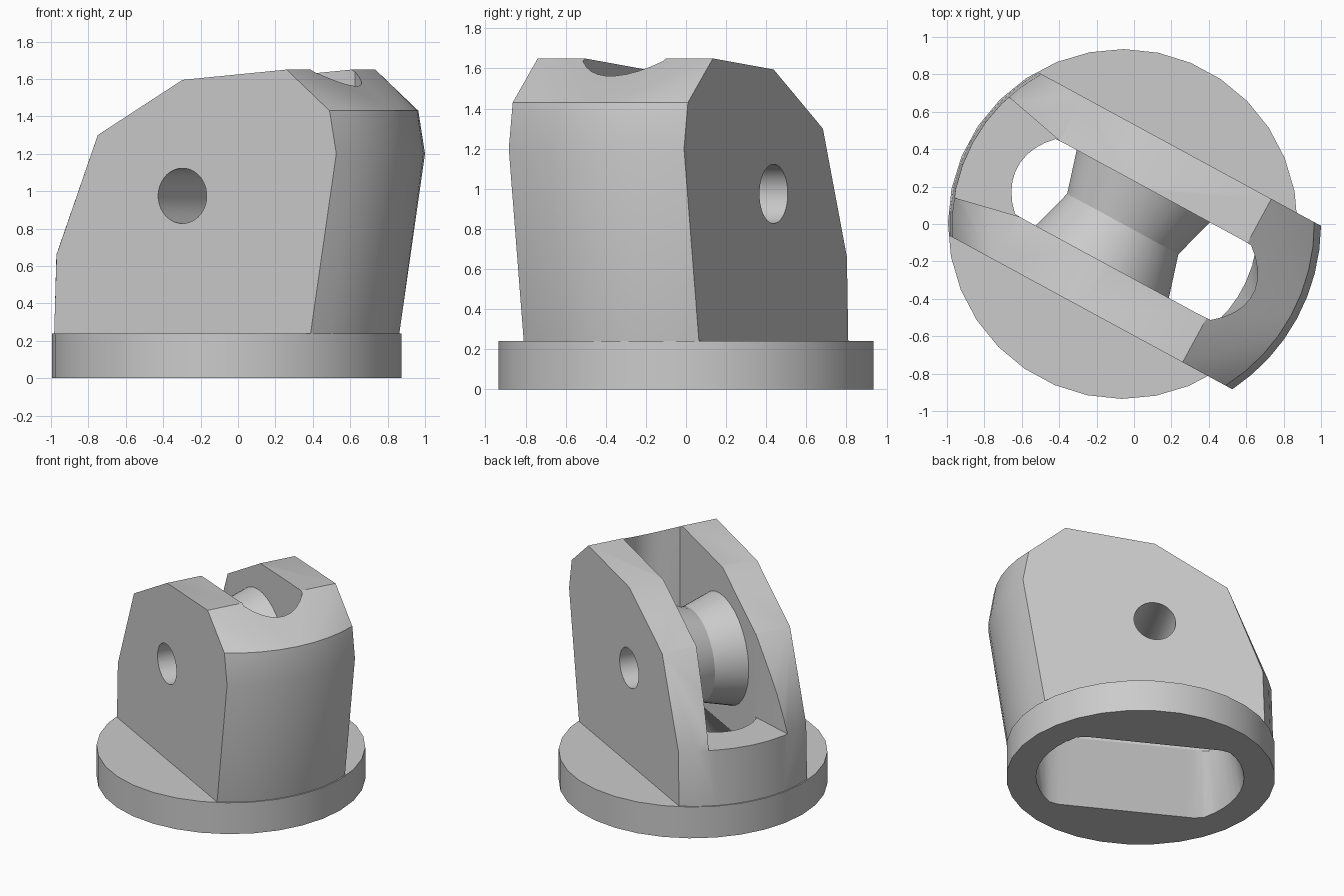
import bpy, bmesh, math
from mathutils import Matrix

cube = bpy.data.objects.get("Cube")
if cube:
    bpy.data.objects.remove(cube, do_unlink=True)

CENTRE_X = -0.06          # axis of the round base
HALF = 0.497              # half thickness across the flat cheeks
PLACE = Matrix.Translation((CENTRE_X, 0, 0)) @ Matrix.Rotation(math.radians(-28.5), 4, 'Z')

grey = bpy.data.materials.new("plain grey")
grey.use_nodes = True
grey.diffuse_color = (0.6, 0.6, 0.6, 1)
grey.node_tree.nodes["Principled BSDF"].inputs["Base Color"].default_value = (0.6, 0.6, 0.6, 1)


def finish(name, bm):
    bmesh.ops.recalc_face_normals(bm, faces=bm.faces)
    me = bpy.data.meshes.new(name)
    bm.to_mesh(me)
    bm.free()
    me.materials.append(grey)
    ob = bpy.data.objects.new(name, me)
    bpy.context.collection.objects.link(ob)
    ob.matrix_world = PLACE
    return ob


def loft(name, rings, wrap=False):
    """Skin a stack of equal-sized point rings, capped or wrapped round."""
    bm = bmesh.new()
    rows = [[bm.verts.new(p) for p in ring] for ring in rings]
    pairs = list(zip(rows, rows[1:]))
    if wrap:
        pairs.append((rows[-1], rows[0]))
    else:
        bm.faces.new(rows[0])
        bm.faces.new(rows[-1])
    for a, b in pairs:
        for i in range(len(a)):
            j = (i + 1) % len(a)
            bm.faces.new((a[i], a[j], b[j], b[i]))
    return finish(name, bm)


def turn(n):
    return [2 * math.pi * (i + 0.5) / n for i in range(n)]


def disc(r, z, n=32):
    return [(r * math.cos(t), r * math.sin(t), z) for t in turn(n)]


def wheel(r, y, n=32):
    return [(r * math.cos(t), y, r * math.sin(t) + 0.975) for t in turn(n)]


def slot_ring(z, back, front, bulge, width):
    """Long hole with flat sides and rounded ends."""
    return [((front if math.cos(t) > 0 else back) * math.cos(t),
             max(-width, min(width, bulge * math.sin(t))), z) for t in turn(48)]


def combine(target, tool, operation):
    mod = target.modifiers.new(operation.lower(), 'BOOLEAN')
    mod.operation, mod.object, mod.solver = operation, tool, 'EXACT'
    tool.hide_render = True
    bpy.ops.object.select_all(action='DESELECT')
    bpy.context.view_layer.objects.active = target
    target.select_set(True)
    bpy.ops.object.modifier_apply(modifier=mod.name)
    bpy.data.objects.remove(tool, do_unlink=True)


# Upper housing: convex shell with flat cheeks and curved ends
bm = bmesh.new()
for side, levels in ((1, ((0.1, 0.9), (0.24, 0.925), (1.2, 1.06), (1.43, 1.024))),
                     (-1, ((0.1, 0.9), (0.24, 0.925), (0.66, 0.913)))):
    for z, r in levels:
        edge = math.asin(HALF / r)
        for i in range(9):
            a = edge * (i / 4 - 1)
            bm.verts.new((side * r * math.cos(a), r * math.sin(a), z))
for u, z in ((-0.515, 1.3), (0, 1.595), (0.634, 1.65)):
    for y in (-HALF, HALF):
        bm.verts.new((u, y, z))
hull = bmesh.ops.convex_hull(bm, input=bm.verts)
bmesh.ops.delete(bm, geom=list({g for g in hull["geom_interior"] + hull["geom_unused"]
                                if isinstance(g, bmesh.types.BMVert)}), context='VERTS')
bmesh.ops.dissolve_limit(bm, angle_limit=0.01, verts=bm.verts, edges=bm.edges)
upper = finish("upper_shell", bm)

# Round base joined to the shell
housing = loft("housing", [disc(0.935, 0), disc(0.935, 0.24)])
combine(housing, upper, 'UNION')

# Central slot, widening towards the underside
combine(housing, loft("slot_cutter", [
    slot_ring(-0.05, 0.73, 0.72, 0.74, 0.51),
    slot_ring(0.4, 0.64, 0.79, 0.41, 0.23),
    slot_ring(2, 0.64, 0.79, 0.41, 0.23)]), 'DIFFERENCE')

# Flared opening above the low end wall
mouth = [(-0.3, -0.228), (-0.5, -0.228), (-1.2, -0.38),
         (-1.2, 0.38), (-0.5, 0.228), (-0.3, 0.228)]
combine(housing, loft("mouth_cutter", [[(x, y, z) for x, y in mouth] for z in (0.66, 2)]),
        'DIFFERENCE')

# Axle hole through both cheeks
combine(housing, loft("axle_cutter", [wheel(0.148, -1), wheel(0.148, 1)]), 'DIFFERENCE')

# Grooved roller with a bore
roller = loft("roller", [wheel(0.148, -0.24), wheel(0.41, -0.24), wheel(0.34, 0),
                         wheel(0.41, 0.24), wheel(0.148, 0.24)], wrap=True)

bpy.ops.object.select_all(action='DESELECT')
for ob in (housing, roller):
    ob.select_set(True)
bpy.context.view_layer.objects.active = housing
bpy.ops.object.shade_smooth_by_angle(angle=math.radians(30))
